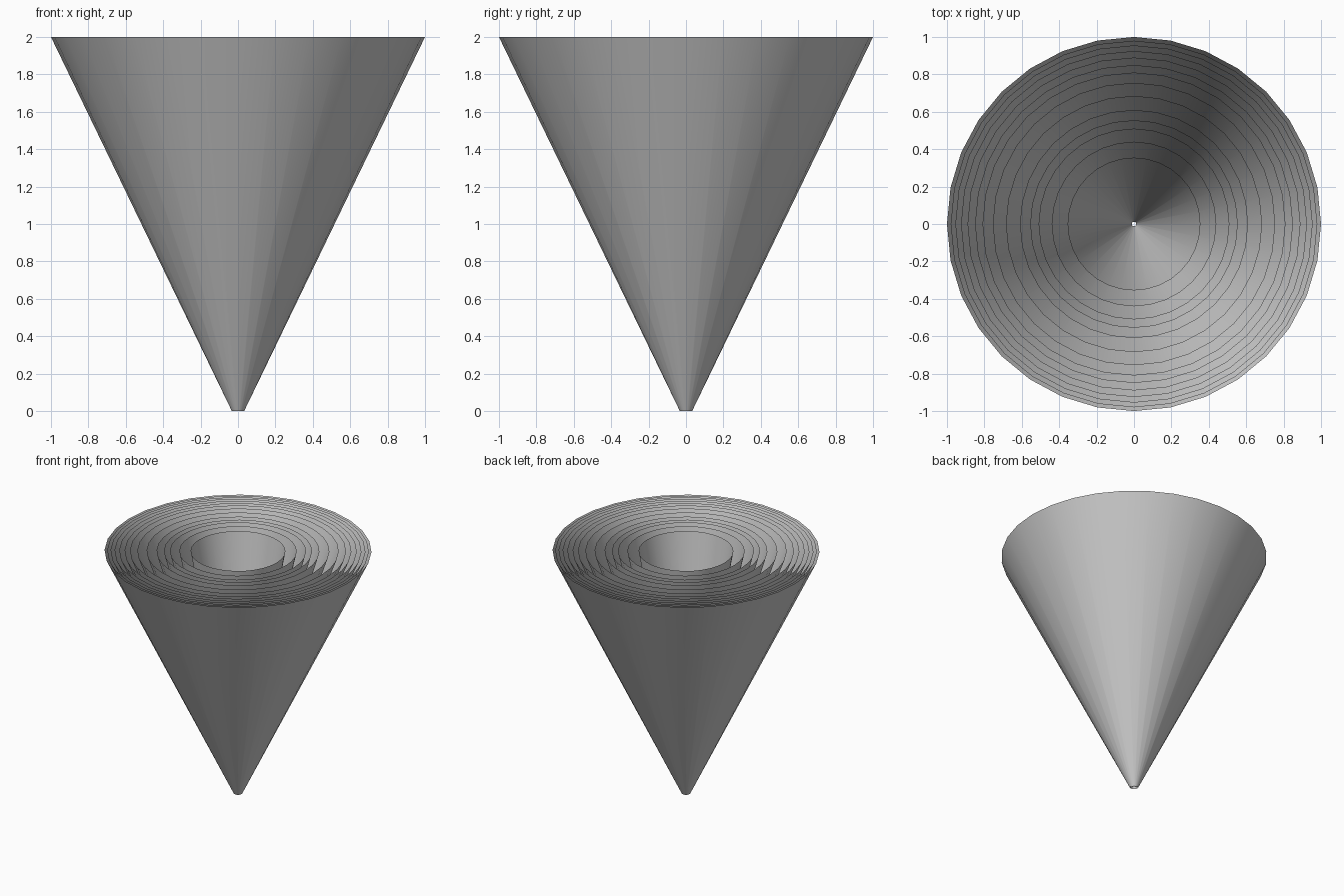
import bpy, bmesh, math

if "Cube" in bpy.data.objects:
    bpy.data.objects.remove(bpy.data.objects["Cube"])

SIDES = 32
HEIGHT = 2.0
TIP = 0.033  # tip radius as a fraction of rim radius
RIMS = [1.0, 0.98, 0.955, 0.925, 0.89, 0.85, 0.81,
        0.755, 0.685, 0.61, 0.555, 0.51, 0.44, 0.355]


def open_cone(name, rim):
    """Thin conical shell, open at both ends, narrow end on the floor."""
    bm = bmesh.new()
    bmesh.ops.create_cone(bm, cap_ends=False, segments=SIDES,
                          radius1=rim * TIP, radius2=rim, depth=HEIGHT)
    bmesh.ops.translate(bm, verts=bm.verts, vec=(0, 0, HEIGHT / 2))
    for f in bm.faces:
        f.smooth = True
    mesh = bpy.data.meshes.new(name)
    bm.to_mesh(mesh)
    bm.free()
    obj = bpy.data.objects.new(name, mesh)
    bpy.context.collection.objects.link(obj)
    return obj


# Nested shells sharing one rim height, each slimmer than the last
for i, rim in enumerate(RIMS):
    open_cone("outer_cone" if i == 0 else f"inner_cone_{i}", rim)
